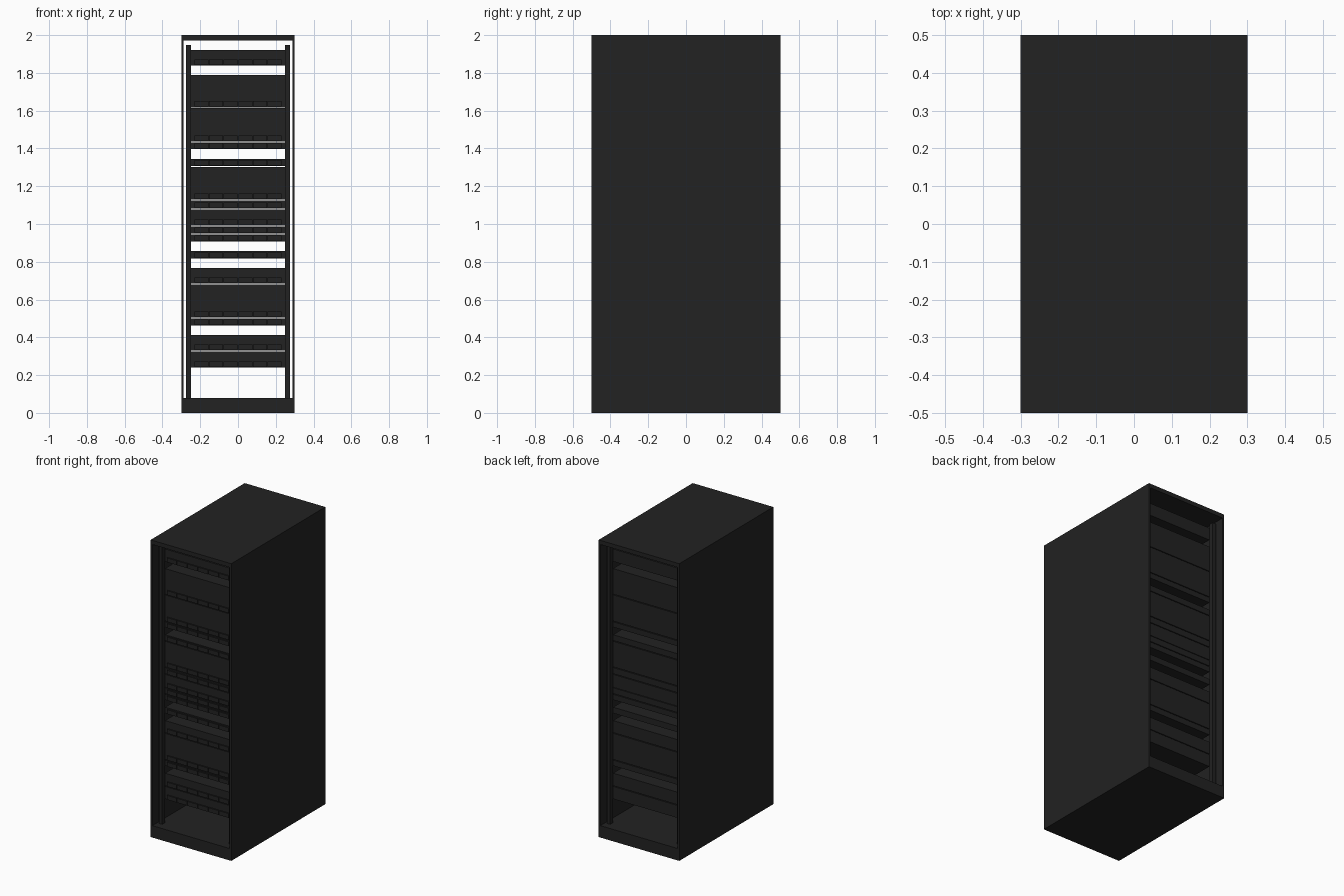
import bpy

if "Cube" in bpy.data.objects:
    bpy.data.objects.remove(bpy.data.objects["Cube"])

def material(name, v):
    m = bpy.data.materials.new(name)
    m.diffuse_color = (v, v, v, 1)
    m.use_nodes = True
    m.node_tree.nodes["Principled BSDF"].inputs["Base Color"].default_value = m.diffuse_color
    return m

CASE = material("charcoal", 0.016)

def box(name, x0, x1, y0, y1, z0, z1, mat=CASE):
    bpy.ops.mesh.primitive_cube_add(size=1, location=((x0 + x1) / 2, (y0 + y1) / 2, (z0 + z1) / 2))
    o = bpy.context.object
    o.name = name
    o.scale = (x1 - x0, y1 - y0, z1 - z0)
    bpy.ops.object.transform_apply(location=False, rotation=False, scale=True)
    o.data.materials.append(mat)
    return o

# Cabinet shell, open at front and back
box("base", -0.3, 0.3, -0.5, 0.5, 0, 0.08)
box("top_panel", -0.3, 0.3, -0.5, 0.5, 1.972, 2.0)
for side, s in (("left", -1), ("right", 1)):
    xa, xb = sorted((s * 0.288, s * 0.3))
    box(side + "_side_panel", xa, xb, -0.5, 0.5, 0.08, 1.972)
    # Mounting rails
    xa, xb = sorted((s * 0.249, s * 0.275))
    for end, t in (("front", -1), ("back", 1)):
        ya, yb = sorted((t * 0.42, t * 0.45))
        box(f"{side}_{end}_rail", xa, xb, ya, yb, 0.08, 1.948)

# Rack units: bottom and top heights
UNITS = [(0.24, 0.324), (0.329, 0.413), (0.463, 0.501), (0.506, 0.681), (0.686, 0.767),
         (0.817, 0.857), (0.907, 0.944), (0.949, 0.988), (0.992, 1.078), (1.083, 1.124),
         (1.129, 1.301), (1.306, 1.345), (1.396, 1.432), (1.437, 1.613), (1.618, 1.79),
         (1.838, 1.922)]
COLS, PITCH = 6, 0.0775
for n, (z0, z1) in enumerate(UNITS, 1):
    box(f"rack_unit_{n}", -0.249, 0.249, -0.42, 0.42, z0, z1)
    # Row of drive bays along the lower front
    for c in range(COLS):
        x = (c - COLS / 2) * PITCH
        box(f"drive_bay_{n}_{c + 1}", x + 0.002, x + PITCH - 0.002, -0.428, -0.42, z0 + 0.003, z0 + 0.032)
